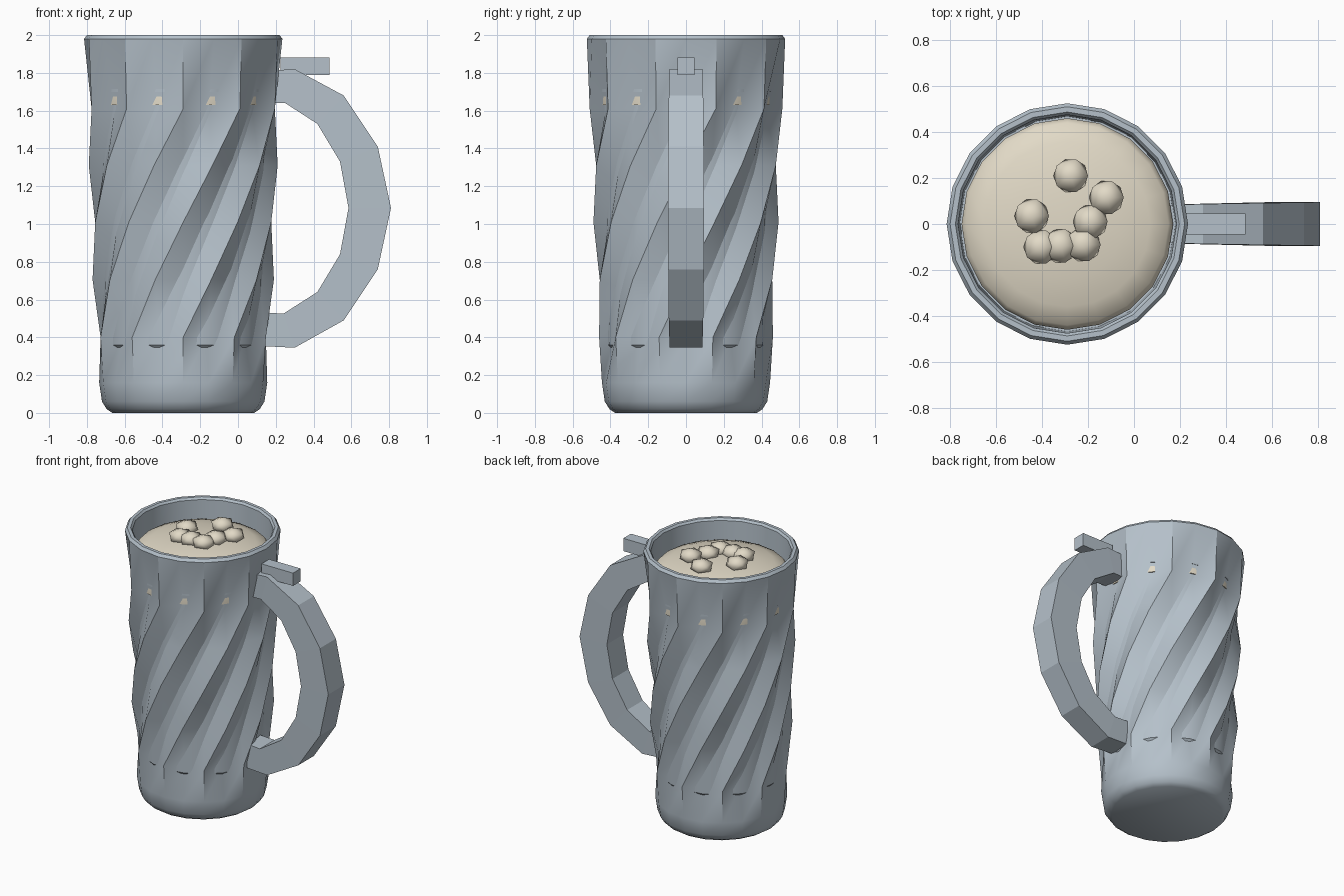
import bpy, bmesh
from math import cos, sin, pi, radians
from mathutils import Matrix, Vector

if "Cube" in bpy.data.objects:
    bpy.data.objects.remove(bpy.data.objects["Cube"])

CX = -0.29   # mug axis
SIDES = 20


def material(name, rgb):
    m = bpy.data.materials.new(name)
    m.use_nodes = True
    m.diffuse_color = (*rgb, 1)
    m.node_tree.nodes["Principled BSDF"].inputs["Base Color"].default_value = (*rgb, 1)
    return m


glass = material("blue grey glass", (0.46, 0.53, 0.59))
cream = material("cream foam", (0.76, 0.70, 0.57))


def finish(bm, name, mat, angle=None):
    bmesh.ops.recalc_face_normals(bm, faces=bm.faces)
    me = bpy.data.meshes.new(name)
    bm.to_mesh(me)
    bm.free()
    me.materials.append(mat)
    ob = bpy.data.objects.new(name, me)
    bpy.context.collection.objects.link(ob)
    if angle:
        bpy.ops.object.select_all(action="DESELECT")
        ob.select_set(True)
        bpy.context.view_layer.objects.active = ob
        bpy.ops.object.shade_smooth_by_angle(angle=radians(angle))
    return ob


def lathe(name, profile, mat, angle, radius=lambda i, j, r: r):
    """Rings of (radius, z) joined by triangles split along the twist, capped at both ends."""
    bm = bmesh.new()
    rings = []
    for j, (r, z) in enumerate(profile):
        ring = []
        for i in range(SIDES):
            a, rr = 2 * pi * i / SIDES, radius(i, j, r)
            ring.append(bm.verts.new((CX + rr * cos(a), rr * sin(a), z)))
        rings.append(ring)
    for lo, hi in zip(rings, rings[1:]):
        for i in range(SIDES):
            k = (i + 1) % SIDES
            bm.faces.new((lo[i], lo[k], hi[k]))
            bm.faces.new((lo[i], hi[k], hi[i]))
    bm.faces.new(rings[0])
    bm.faces.new(rings[-1])
    return finish(bm, name, mat, angle)


# Mug wall: twisted flutes come from pushing in every other vertex, shifted per ring
wall = [(0.375, 0), (0.405, 0.02), (0.43, 0.06), (0.445, 0.16),
        (0.46, 0.40), (0.48, 0.705), (0.49, 1.01), (0.50, 1.31), (0.51, 1.61),
        (0.525, 1.98), (0.51, 2.0), (0.487, 2.0), (0.475, 1.985), (0.468, 1.70)]


def flute(i, j, r):
    return r * 0.875 if 4 <= j <= 8 and (i + j) % 2 == 0 else r


lathe("mug_wall", wall, glass, 35, flute)

# Inner liner showing through the flutes
lathe("inner_liner", [(0.36, 0.29), (0.425, 0.36), (0.452, 1.63)], glass, 35)

# Foam, gently domed
lathe("foam", [(0.46, 1.63), (0.46, 1.83), (0.44, 1.86), (0.36, 1.89),
               (0.24, 1.915), (0.12, 1.928), (0.02, 1.932)], cream, 50)

# Foam bubbles
for n, (x, y) in enumerate([(-0.275, 0.21), (-0.12, 0.115), (-0.445, 0.035), (-0.19, 0.01),
                            (-0.405, -0.1), (-0.32, -0.095), (-0.22, -0.09)]):
    bm = bmesh.new()
    bmesh.ops.create_icosphere(bm, subdivisions=1, radius=0.084,
                               matrix=Matrix.Translation((x, y, 1.945)) @ Matrix.Diagonal((1, 1, 0.62, 1)))
    finish(bm, f"bubble_{n + 1}", cream, 60)

# Handle: a C-shaped band swept through paired outer and inner points
outer = [(0.13, 1.81), (0.30, 1.82), (0.56, 1.68), (0.74, 1.41), (0.81, 1.085),
         (0.74, 0.76), (0.56, 0.49), (0.30, 0.345), (0.10, 0.355)]
inner = [(0.13, 1.64), (0.25, 1.64), (0.42, 1.53), (0.54, 1.33), (0.585, 1.085),
         (0.54, 0.84), (0.42, 0.64), (0.24, 0.525), (0.10, 0.535)]
bm = bmesh.new()
sections = []
for k, ((ox, oz), (ix, iz)) in enumerate(zip(outer, inner)):
    w = 0.082 + 0.013 * sin(pi * k / (len(outer) - 1))
    sections.append([bm.verts.new(p) for p in
                     ((ox, -w, oz), (ox, w, oz), (ix, w, iz), (ix, -w, iz))])
for a, b in zip(sections, sections[1:]):
    for s in range(4):
        t = (s + 1) % 4
        bm.faces.new((a[s], a[t], b[t], b[s]))
bm.faces.new(sections[0])
bm.faces.new(sections[-1])
finish(bm, "handle", glass)

# Thumb rest above the handle
bm = bmesh.new()
bmesh.ops.create_cube(bm, size=1, matrix=Matrix.Translation((0.355, 0, 1.835))
                      @ Matrix.Diagonal((0.26, 0.09, 0.095, 1)))
finish(bm, "thumb_rest", glass)
